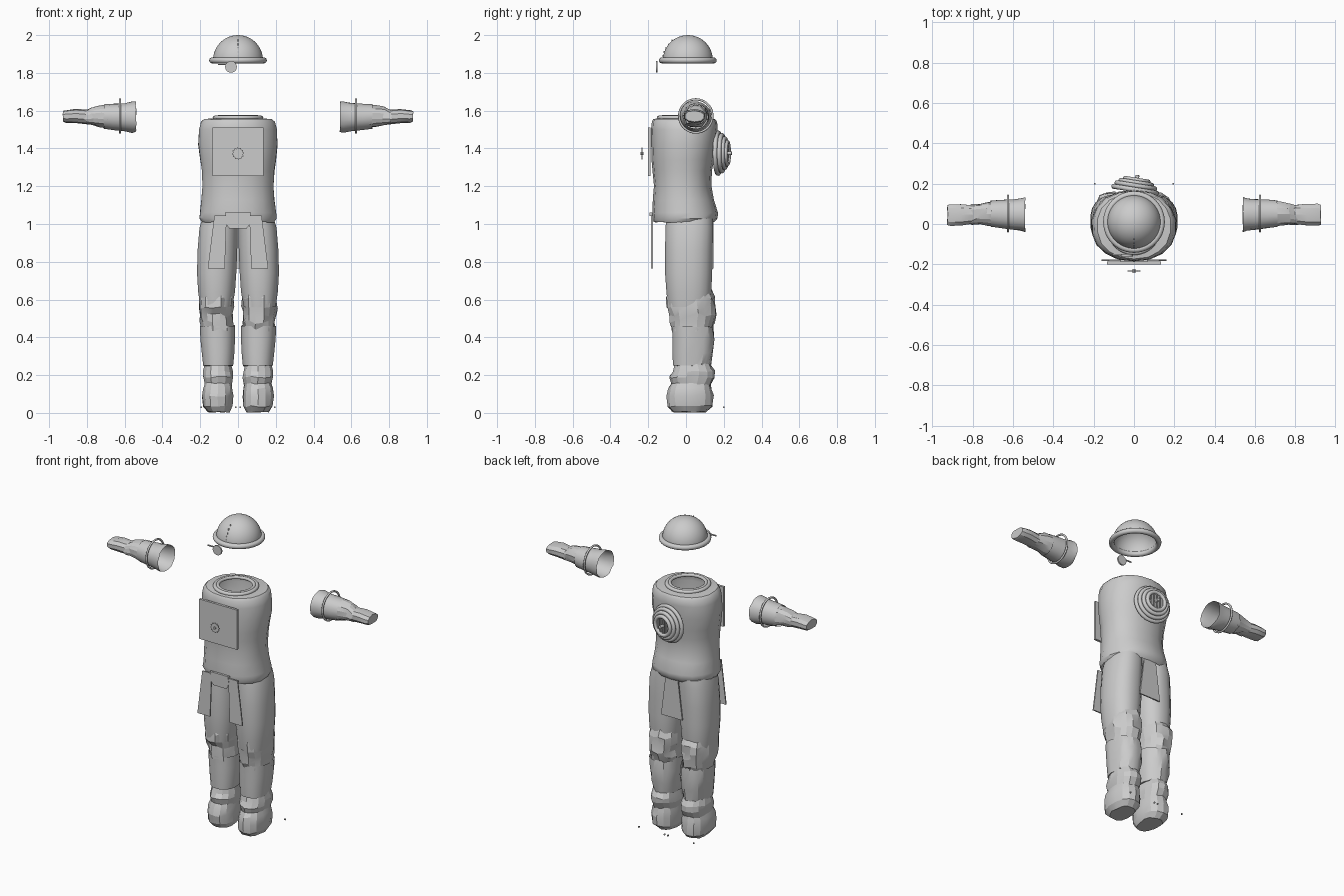
import bpy, bmesh, math, random
from mathutils import Vector, Matrix

random.seed(7)

if "Cube" in bpy.data.objects:
    bpy.data.objects.remove(bpy.data.objects["Cube"])

grey = bpy.data.materials.new("suit_grey")
grey.use_nodes = True
grey.diffuse_color = (0.6, 0.6, 0.6, 1)
grey.node_tree.nodes["Principled BSDF"].inputs["Base Color"].default_value = (0.6, 0.6, 0.6, 1)


def finish(name, bm, angle=35, matrix=None):
    """Turn a bmesh into a named, shaded object."""
    if matrix:
        bm.transform(matrix)
    bmesh.ops.recalc_face_normals(bm, faces=bm.faces)
    mesh = bpy.data.meshes.new(name)
    bm.to_mesh(mesh)
    bm.free()
    mesh.materials.append(grey)
    ob = bpy.data.objects.new(name, mesh)
    bpy.context.collection.objects.link(ob)
    bpy.ops.object.select_all(action='DESELECT')
    ob.select_set(True)
    bpy.context.view_layer.objects.active = ob
    bpy.ops.object.shade_smooth_by_angle(angle=math.radians(angle))


def loft(name, rings, sides=20, power=2.3, rough=0, back_only=False, caps=(False, False),
         along_x=False, side=1, angle=35):
    """Skin a tube; each ring is (height, low_a, high_a, low_b, high_b)."""
    bm = bmesh.new()
    loops = []
    for h, a0, a1, b0, b1 in rings:
        loop = []
        for i in range(sides):
            t = math.tau * (i + 0.5) / sides
            c, s = math.cos(t), math.sin(t)
            r = 0 if back_only and s < 0.1 else rough
            k = 1 - random.random() * r
            a = (a0 + a1) / 2 + k * (a1 - a0) / 2 * math.copysign(abs(c) ** (2 / power), c)
            b = (b0 + b1) / 2 + k * (b1 - b0) / 2 * math.copysign(abs(s) ** (2 / power), s)
            z = h + (random.random() - 0.5) * r * 0.12
            co = (z, a, b) if along_x else (a, b, z)
            loop.append(bm.verts.new((co[0] * side, co[1], co[2])))
        loops.append(loop)
    for p, q in zip(loops, loops[1:]):
        for i in range(sides):
            j = (i + 1) % sides
            bm.faces.new((p[i], p[j], q[j], q[i]))
    for loop, cap in zip((loops[0], loops[-1]), caps):
        if cap:
            bm.faces.new(loop)
    finish(name, bm, angle)


def revolve(name, profile, matrix, steps=48):
    """Spin an (r, z) profile about local z."""
    bm = bmesh.new()
    vs = [bm.verts.new((r, 0, z)) for r, z in profile]
    es = [bm.edges.new(e) for e in zip(vs, vs[1:])]
    bmesh.ops.spin(bm, geom=vs + es, cent=(0, 0, 0), axis=(0, 0, 1), angle=math.tau,
                   steps=steps, use_merge=True)
    bmesh.ops.remove_doubles(bm, verts=bm.verts, dist=0.0001)
    finish(name, bm, 40, matrix)


def torus(name, major, minor, matrix):
    pts = [(major + minor * math.cos(k * math.tau / 12), minor * math.sin(k * math.tau / 12))
           for k in range(13)]
    revolve(name, pts, matrix)


def box(name, lo, hi, matrix=None):
    bm = bmesh.new()
    lo, hi = Vector(lo), Vector(hi)
    bmesh.ops.create_cube(bm, size=1, matrix=Matrix.Translation((lo + hi) / 2)
                          @ Matrix.Diagonal((*(hi - lo), 1)))
    finish(name, bm, 30, matrix)


def plate(name, outline, matrix, thick):
    """Extrude a flat (x, y) outline along local z."""
    bm = bmesh.new()
    face = bm.faces.new([bm.verts.new((x, y, 0)) for x, y in outline])
    out = bmesh.ops.extrude_face_region(bm, geom=[face], use_keep_orig=True)
    bmesh.ops.translate(bm, vec=(0, 0, thick),
                        verts=[v for v in out["geom"] if isinstance(v, bmesh.types.BMVert)])
    finish(name, bm, 30, matrix)


def at(x, y, z, rx=0, rz=0):
    return (Matrix.Translation((x, y, z)) @ Matrix.Rotation(math.radians(rz), 4, 'Z')
            @ Matrix.Rotation(math.radians(rx), 4, 'X'))


# Helmet: hollow dome, rolled rim and little earpiece on an arm
outer = [(0.132 * math.cos(k * math.pi / 24), 0.132 * math.sin(k * math.pi / 24)) for k in range(13)]
inner = [(r * 0.96, z * 0.96) for r, z in reversed(outer)]
revolve("helmet_dome", outer + inner, at(0, 0.01, 1.868))
torus("helmet_rim", 0.137, 0.016, at(0, 0.01, 1.866))
for k in range(5):
    z = 1.89 + k * 0.02
    box("helmet_seam", (-0.003, -0.002, -0.006), (0.003, 0.002, 0.006),
        at(0, 0.009 - math.sqrt(0.132 ** 2 - (z - 1.868) ** 2), z))
revolve("earpiece_disc", [(0, 0), (0.031, 0), (0.031, 0.01), (0, 0.01)], at(-0.037, -0.15, 1.832, 90), 20)
box("earpiece_arm", (-0.107, -0.156, 1.841), (-0.03, -0.15, 1.848))

# Torso jacket with closed shoulders and open neck
loft("torso", [
    (1.01, -0.195, 0.195, -0.172, 0.15), (1.03, -0.208, 0.208, -0.18, 0.168),
    (1.06, -0.205, 0.205, -0.18, 0.17), (1.13, -0.197, 0.197, -0.176, 0.15),
    (1.2, -0.192, 0.192, -0.172, 0.135), (1.28, -0.196, 0.196, -0.178, 0.14),
    (1.34, -0.205, 0.205, -0.183, 0.15), (1.42, -0.215, 0.215, -0.186, 0.16),
    (1.5, -0.21, 0.21, -0.187, 0.168), (1.54, -0.2, 0.2, -0.183, 0.165),
    (1.555, -0.185, 0.185, -0.175, 0.155), (1.56, -0.12, 0.12, -0.14, 0.1)],
    sides=18, power=2.2, rough=0.02)
torus("neck_ring_outer", 0.122, 0.012, at(0, -0.02, 1.562))
torus("neck_ring_inner", 0.106, 0.01, at(0, -0.02, 1.566))

# Chest plate and toothed badge
box("chest_plate", (-0.135, -0.202, 1.255), (0.135, -0.187, 1.51))
gear = []
for k in range(48):
    r = 0.032 if k % 4 < 2 else 0.027
    gear.append((r * math.cos(k * math.tau / 48), r * math.sin(k * math.tau / 48)))
plate("chest_badge", gear, at(0, -0.23, 1.373, 90), 0.005)
revolve("badge_stud", [(0, 0), (0.008, 0), (0.008, 0.018), (0, 0.018)], at(0, -0.224, 1.373, 90), 12)

# Back vent: stacked tilted rings with a barred centre
vent = at(0.005, 0.165, 1.375, -90, -9)
for k, (major, depth) in enumerate(((0.108, 0.005), (0.095, 0.025), (0.077, 0.04), (0.058, 0.053))):
    torus("vent_ring_%d" % (k + 1), major, 0.012, vent @ Matrix.Translation((0, 0, depth)))
revolve("vent_disc", [(0, 0.038), (0.095, 0.01)], vent, 32)
for k in range(-2, 3):
    half = math.sqrt(0.055 ** 2 - (k * 0.02) ** 2)
    box("vent_bar", (k * 0.02 - 0.004, -half, 0.04), (k * 0.02 + 0.004, half, 0.056), vent)
revolve("vent_knob", [(0, 0.08), (0.01, 0.078), (0.01, 0.05)], vent, 12)

# Jacket tails and buckle
for s, label in ((1, "left"), (-1, "right")):
    tail = [(s * 0.06, 0.28), (s * 0.125, 0.28), (s * 0.16, 0), (s * 0.07, 0)]
    plate(label + "_front_tail", tail, at(0, -0.176, 0.765, 90), 0.008)
plate("back_tail", [(-0.04, 0.28), (0.04, 0.28), (0.075, 0), (-0.075, 0)],
      at(0, 0.146, 0.765, 90), 0.008)
plate("buckle", [(-0.045, 0), (0.045, 0), (0.06, 0.02), (0.068, 0.085), (-0.068, 0.085), (-0.06, 0.02)],
      at(0, -0.178, 0.975, 90), 0.008)
box("buckle_bar", (-0.065, -0.192, 1.043), (0.065, -0.178, 1.06))

# Legs, creased knees, shins and boots; mirrored arms
for s, label in ((1, "left"), (-1, "right")):
    def leg(part, rings, **kw):
        flipped = [(z, *sorted((s * a, s * b)), c, d) for z, a, b, c, d in rings]
        loft(label + part, flipped, **kw)

    leg("_thigh", [
        (0.56, 0.03, 0.2, -0.095, 0.125), (0.64, 0.015, 0.212, -0.105, 0.135),
        (0.74, 0.008, 0.218, -0.112, 0.14), (0.86, 0.003, 0.215, -0.112, 0.142),
        (0.98, 0.001, 0.205, -0.11, 0.145), (1.03, 0.002, 0.19, -0.105, 0.142)],
        caps=(False, True))
    leg("_knee", [
        (0.44, 0.022, 0.2, -0.08, 0.14), (0.48, 0.02, 0.207, -0.09, 0.155),
        (0.52, 0.02, 0.21, -0.095, 0.165), (0.56, 0.015, 0.213, -0.108, 0.165),
        (0.61, 0.015, 0.213, -0.11, 0.16), (0.66, 0.02, 0.208, -0.1, 0.135)],
        sides=16, rough=0.16, angle=15)
    leg("_shin", [
        (0.25, 0.025, 0.185, -0.07, 0.135), (0.32, 0.018, 0.193, -0.073, 0.15),
        (0.39, 0.015, 0.2, -0.073, 0.155), (0.46, 0.015, 0.203, -0.075, 0.15)],
        rough=0.13, back_only=True, caps=(True, False), angle=28)
    leg("_ankle", [
        (0.14, 0.03, 0.178, -0.075, 0.13), (0.19, 0.022, 0.188, -0.09, 0.158),
        (0.22, 0.025, 0.188, -0.075, 0.155), (0.28, 0.04, 0.175, -0.055, 0.12)],
        sides=14, rough=0.08, angle=15)
    leg("_boot", [
        (0.005, 0.04, 0.165, -0.075, 0.11), (0.035, 0.025, 0.188, -0.1, 0.145),
        (0.09, 0.022, 0.193, -0.105, 0.148), (0.13, 0.025, 0.188, -0.095, 0.14),
        (0.17, 0.035, 0.175, -0.075, 0.13)],
        sides=14, rough=0.07, caps=(True, True), angle=20)
    loft(label + "_sleeve", [
        (0.54, -0.042, 0.135, 1.485, 1.65), (0.56, -0.035, 0.13, 1.48, 1.65),
        (0.6, -0.03, 0.125, 1.49, 1.642), (0.66, -0.022, 0.122, 1.495, 1.638),
        (0.71, -0.015, 0.118, 1.503, 1.635)],
        rough=0.04, along_x=True, side=s, power=2.1)
    loft(label + "_forearm", [
        (0.69, -0.018, 0.12, 1.505, 1.635), (0.73, -0.012, 0.112, 1.51, 1.635),
        (0.77, -0.005, 0.105, 1.518, 1.625), (0.81, -0.012, 0.1, 1.525, 1.605)],
        sides=14, rough=0.16, along_x=True, side=s, angle=15)
    loft(label + "_glove", [
        (0.78, 0, 0.095, 1.525, 1.605), (0.86, -0.012, 0.103, 1.533, 1.61),
        (0.91, -0.012, 0.103, 1.535, 1.603), (0.925, -0.008, 0.098, 1.54, 1.6)],
        sides=10, rough=0.06, caps=(False, True), along_x=True, side=s, angle=20)
    torus(label + "_arm_ring", 0.088, 0.006, at(s * 0.625, 0.052, 1.572)
          @ Matrix.Rotation(math.pi / 2, 4, 'Y'))
    # Heel studs
    for x in (0.012, 0.195):
        box(label + "_heel_stud", (s * x - 0.004, 0.196, 0.026), (s * x + 0.004, 0.204, 0.034))
